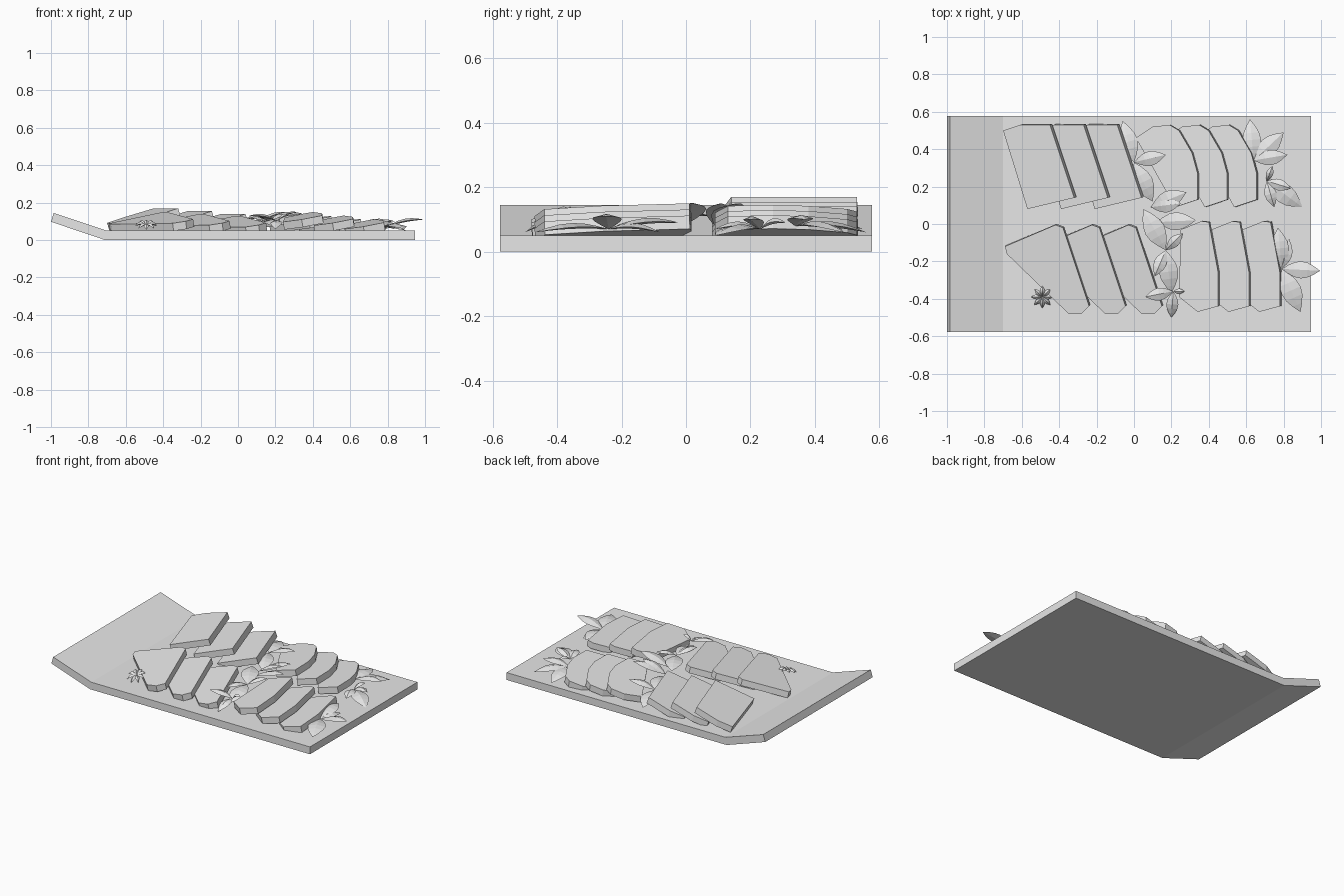
import bpy, bmesh, math
from mathutils import Vector

cube = bpy.data.objects.get("Cube")
if cube:
    bpy.data.objects.remove(cube, do_unlink=True)

grey = bpy.data.materials.new("plain_grey")
grey.use_nodes = True
shade = (0.8, 0.8, 0.8, 1)
grey.diffuse_color = shade
for node in grey.node_tree.nodes:
    if node.type == 'BSDF_PRINCIPLED':
        node.inputs["Base Color"].default_value = shade

# Layout coordinates are whole hundredths of a unit
UNIT = 0.01


def add_object(name, bm):
    bmesh.ops.recalc_face_normals(bm, faces=bm.faces[:])
    mesh = bpy.data.meshes.new(name)
    bm.to_mesh(mesh)
    bm.free()
    mesh.materials.append(grey)
    obj = bpy.data.objects.new(name, mesh)
    bpy.context.collection.objects.link(obj)


def prism(name, points, offset):
    """Closed solid swept from a flat outline along an offset."""
    bm = bmesh.new()
    outline = bm.faces.new([bm.verts.new(Vector(p) * UNIT) for p in points])
    swept = bmesh.ops.extrude_face_region(bm, geom=[outline], use_keep_orig=True)
    moved = [v for v in swept["geom"] if isinstance(v, bmesh.types.BMVert)]
    bmesh.ops.translate(bm, verts=moved, vec=Vector(offset) * UNIT)
    add_object(name, bm)


def slice_row(name, outline, step, slope, top, drop):
    """Three overlapping tilted slices, each lower than the one before."""
    normal = Vector((-slope[0], -slope[1], 1)).normalized()
    rise = [x * slope[0] + y * slope[1] for x, y in outline]
    for i in range(3):
        points = [(x + i * step, y, top - i * drop + r - max(rise))
                  for (x, y), r in zip(outline, rise)]
        prism(f"{name}_{i + 1}", points, normal * -4.2)


def leaf(name, base, tip):
    """Pointed leaf with a raised midrib and diamond cross-section."""
    a, b = Vector(base) * UNIT, Vector(tip) * UNIT
    run = b - a
    side = Vector((-run.y, run.x, 0)).normalized()
    half_width = min(0.055, run.length * 0.22)
    bm = bmesh.new()
    rings = []
    steps = 6
    for i in range(1, steps):
        t = i / steps
        bulge = math.sin(math.pi * t)
        out = side * half_width * bulge
        up = Vector((0, 0, 0.012 * bulge))
        middle = a.lerp(b, t) + up
        rings.append([bm.verts.new(p) for p in
                      (middle - out, middle + up, middle + out, middle - up / 2)])
    first, last = bm.verts.new(a), bm.verts.new(b)
    for k in range(4):
        m = (k + 1) % 4
        for ring, following in zip(rings, rings[1:]):
            bm.faces.new((ring[k], ring[m], following[m], following[k]))
        bm.faces.new((first, rings[0][k], rings[0][m]))
        bm.faces.new((last, rings[-1][k], rings[-1][m]))
    add_object(name, bm)


def sprig(name, centre, *tips):
    for i, tip in enumerate(tips):
        leaf(f"{name}_{i + 1}", centre, tip)


# Serving board with an upturned end
board_profile = [(-98.5, 14.5), (-70, 5), (94.5, 5), (94.5, 0), (-71, 0), (-100, 9.8)]
prism("serving_board", [(x, -57.7, z) for x, z in board_profile], (0, 115.4, 0))

# Four rows of three slices
slice_row("back_right_slice",
          [(-70, 50), (-61, 53), (-45, 53), (-32, 14), (-57, 8)],
          step=18, slope=(0.3, 0.1), top=17, drop=1.5)
slice_row("front_right_slice",
          [(-69, -12), (-42, -0.5), (-38, -2), (-24, -44),
           (-28, -48), (-35, -48), (-68, -16)],
          step=19.5, slope=(0.15, 0.14), top=15, drop=1)
slice_row("front_left_slice",
          [(25, -3), (36, 1.5), (40, 1), (45, -26), (45, -44), (34, -47), (24, -39)],
          step=16.5, slope=(0.18, 0.06), top=15, drop=1.9)
slice_row("back_left_slice",
          [(1, 46), (10, 52), (19, 53), (24, 50), (31, 38), (34, 27),
           (34, 13), (22, 9)],
          step=15.8, slope=(0.17, 0.02), top=14.5, drop=1.6)

# Leaf sprigs between the rows and at the far end
sprig("back_middle_leaf", (0, 33, 9), (-6, 55, 7), (17, 37, 13), (10, 12, 8))
sprig("back_middle_sprout", (9, 9, 8), (28, 17, 15), (25, 11, 15))
sprig("centre_leaf", (17, -14, 10),
      (5, 8, 11), (26, -5, 13), (11, -28, 12), (20, -37, 7))
sprig("centre_cross_leaf", (12, 1, 9), (33, 2, 15))
sprig("front_middle_leaf", (21, -36, 10), (6, -39, 13), (27, -36, 13), (20, -50, 6))
sprig("front_end_leaf", (79, -24, 7),
      (77, -2, 9), (83, -8, 6), (99.5, -25, 11), (89, -47, 6))
sprig("back_end_leaf", (64, 34, 8), (82, 37, 10), (62, 56, 6), (80, 49, 6))
sprig("back_end_sprout", (71, 23, 7), (84, 19, 10), (75, 9, 7), (90, 9, 5), (74, 31, 9))

# Small curled bud on the front corner
bud = Vector((-49, -39, 7.5))
spokes = [math.tau * i / 8 for i in range(8)]
sprig("bud_petal", bud, *[bud + Vector((6 * math.cos(s), 6 * math.sin(s), 2 * math.sin(s)))
                          for s in spokes])
